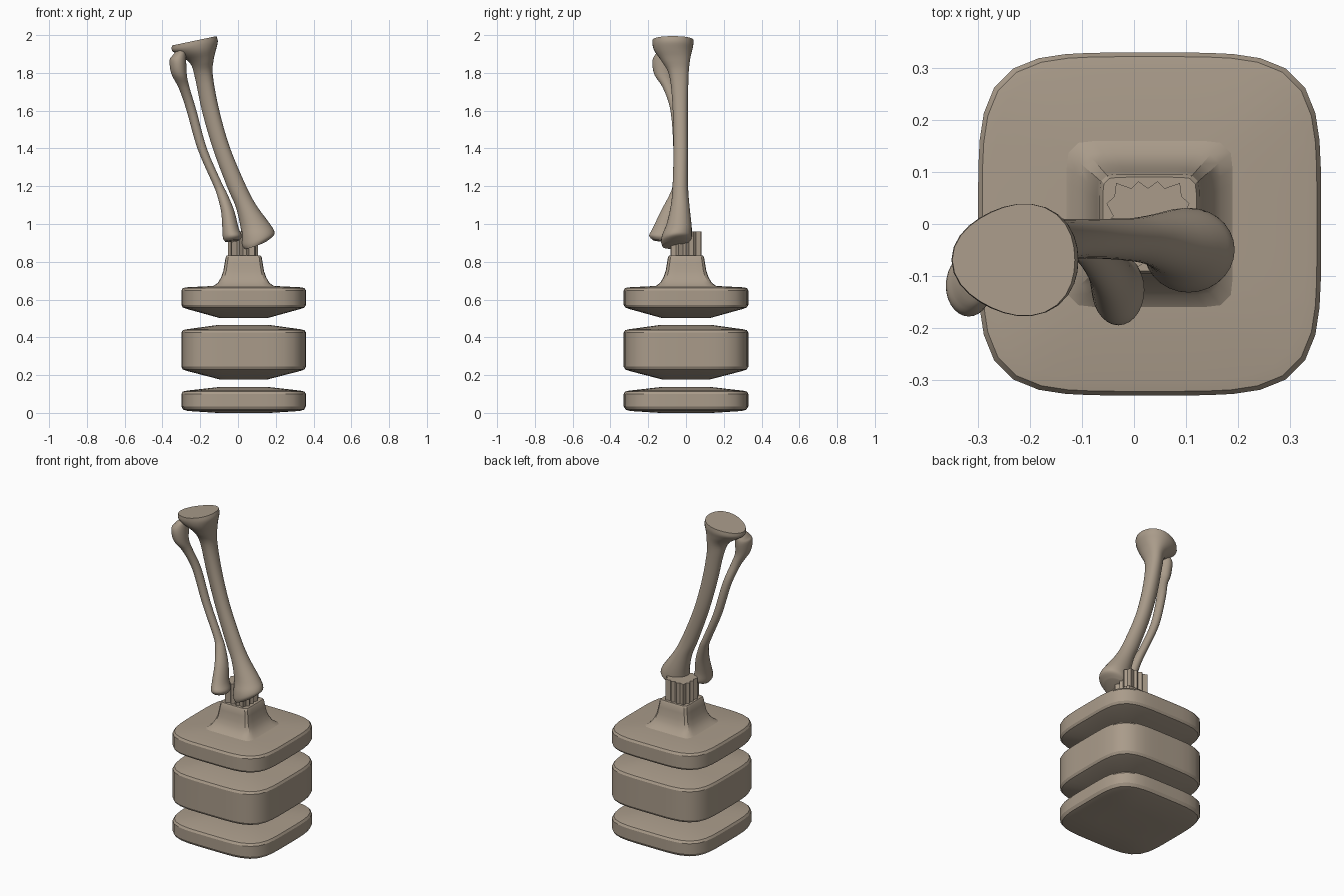
import bpy, bmesh, math

bone_mat = bpy.data.materials.new("warm_tan")
bone_mat.diffuse_color = (0.40, 0.33, 0.255, 1)


def ring(cx, cy, z, rx, ry, p=2, sx=0, sy=0, tri=0, n=48, flute=0):
    """Superellipse section, optionally tilted, three-lobed or fluted."""
    pts = []
    for i in range(n):
        a = 2 * math.pi * (i + 0.5 * (p > 2 and not flute)) / n
        c, s = math.cos(a), math.sin(a)
        r = (abs(c) ** p + abs(s) ** p) ** (-1 / p)
        r *= 1 + tri * math.cos(3 * (a - math.pi))
        r *= 1 - flute * (i % 2)
        dx, dy = rx * r * c, ry * r * s
        pts.append((cx + dx, cy + dy, z + sx * dx + sy * dy))
    return pts


def loft(name, rings, angle=35):
    """Skin closed sections into a capped solid."""
    bm = bmesh.new()
    rows = [[bm.verts.new(co) for co in r] for r in rings]
    n = len(rows[0])
    for a, b in zip(rows, rows[1:]):
        for i in range(n):
            j = (i + 1) % n
            bm.faces.new((a[i], a[j], b[j], b[i]))
    bm.faces.new(rows[0][::-1])
    bm.faces.new(rows[-1])
    bmesh.ops.recalc_face_normals(bm, faces=bm.faces)
    me = bpy.data.meshes.new(name)
    bm.to_mesh(me)
    bm.free()
    me.materials.append(bone_mat)
    ob = bpy.data.objects.new(name, me)
    bpy.context.collection.objects.link(ob)
    bpy.ops.object.select_all(action='DESELECT')
    ob.select_set(True)
    bpy.context.view_layer.objects.active = ob
    bpy.ops.object.shade_smooth_by_angle(angle=math.radians(angle))
    return ob


def smooth_keys(keys, steps=4):
    """Catmull-Rom interpolation of section parameters."""
    out = []
    for k in range(len(keys) - 1):
        p0, p1 = keys[max(k - 1, 0)], keys[k]
        p2, p3 = keys[k + 1], keys[min(k + 2, len(keys) - 1)]
        for s in range(steps):
            t = s / steps
            out.append([0.5 * (2 * b + (c - a) * t + (2 * a - 5 * b + 4 * c - d) * t * t
                               + (3 * b - a - 3 * c + d) * t ** 3)
                        for a, b, c, d in zip(p0, p1, p2, p3)])
    return out + [list(keys[-1])]


def slab(name, profile):
    """Rounded-square block from (half width, height, squareness) rows."""
    return loft(name, [ring(0.03, 0, z, h, h, p) for h, z, p in profile], 25)


def bone(name, keys):
    """Keys: cx, cy, z, rx, ry, tilt x, tilt y, three-lobe amount."""
    return loft(name, [ring(k[0], k[1], k[2], k[3], k[4], 2, k[5], k[6], k[7], n=28)
                       for k in smooth_keys(keys)], 50)


# Floating base slabs
slab("bottom_slab", [(0.14, 0, 5), (0.295, 0.01, 4.5), (0.32, 0.017, 4.5), (0.33, 0.035, 4.5),
                     (0.33, 0.1, 4.5), (0.322, 0.113, 4.5), (0.30, 0.118, 4.5), (0.14, 0.136, 5)])
slab("middle_slab", [(0.13, 0.178, 5), (0.30, 0.222, 4.5), (0.322, 0.23, 4.5), (0.33, 0.245, 4.5),
                     (0.33, 0.425, 4.5), (0.322, 0.438, 4.5), (0.30, 0.443, 4.5), (0.14, 0.465, 5)])
# Top slab flares up into the pedestal
slab("top_slab_and_pedestal",
     [(0.13, 0.503, 5), (0.30, 0.55, 4.5), (0.322, 0.558, 4.5), (0.33, 0.572, 4.5),
      (0.33, 0.648, 4.5), (0.322, 0.661, 4.5), (0.30, 0.665, 4.5), (0.16, 0.672, 10),
      (0.137, 0.688, 10), (0.119, 0.718, 10), (0.108, 0.75, 10), (0.101, 0.79, 10),
      (0.096, 0.822, 10), (0.09, 0.832, 10), (0.083, 0.832, 10)])

# Fluted peg
loft("fluted_peg", [ring(0.027, 0, z, 0.08, 0.082, 6, n=28, flute=0.16)
                    for z in (0.82, 0.96)], 15)

# Shin bone, ankle end to knee plateau
bone("shin_bone", [
    (0.095, -0.06, 0.890, 0.060, 0.066, 0.35, 0.10, 0),
    (0.105, -0.052, 0.915, 0.085, 0.080, 0.30, 0.08, 0),
    (0.104, -0.047, 0.950, 0.086, 0.078, 0.20, 0.05, 0),
    (0.088, -0.037, 1.000, 0.076, 0.066, 0.10, 0, 0),
    (0.040, -0.031, 1.100, 0.053, 0.049, 0.10, 0, 0),
    (-0.008, -0.030, 1.200, 0.047, 0.041, 0.20, 0, 0),
    (-0.086, -0.028, 1.400, 0.043, 0.038, 0.20, 0, 0.03),
    (-0.143, -0.030, 1.600, 0.044, 0.040, 0.20, 0, 0.04),
    (-0.178, -0.037, 1.780, 0.047, 0.050, 0.15, 0, 0.05),
    (-0.188, -0.054, 1.860, 0.062, 0.074, 0.15, 0, 0.05),
    (-0.212, -0.067, 1.910, 0.100, 0.097, 0.15, 0, 0.04),
    (-0.223, -0.069, 1.943, 0.121, 0.107, 0.20, 0, 0.04),
    (-0.226, -0.069, 1.971, 0.118, 0.107, 0.21, 0, 0.05)])

# Calf bone, outer ankle to head
bone("calf_bone", [
    (-0.030, -0.130, 0.910, 0.038, 0.045, 0.10, -0.10, 0),
    (-0.030, -0.127, 0.932, 0.050, 0.068, 0.10, -0.10, 0),
    (-0.040, -0.115, 0.980, 0.043, 0.060, 0, 0, 0),
    (-0.055, -0.085, 1.070, 0.035, 0.047, 0, 0, 0),
    (-0.085, -0.055, 1.160, 0.028, 0.030, 0, 0, 0),
    (-0.112, -0.045, 1.220, 0.025, 0.025, 0, 0, 0),
    (-0.190, -0.042, 1.400, 0.025, 0.025, 0, 0, 0),
    (-0.246, -0.055, 1.600, 0.026, 0.027, 0, 0, 0),
    (-0.285, -0.090, 1.720, 0.029, 0.032, 0, 0, 0),
    (-0.312, -0.117, 1.790, 0.042, 0.050, -0.2, 0, 0),
    (-0.318, -0.118, 1.860, 0.044, 0.060, -0.2, 0, 0),
    (-0.313, -0.110, 1.900, 0.036, 0.050, 0.3, 0, 0),
    (-0.310, -0.107, 1.918, 0.020, 0.028, 0.3, 0, 0)])
